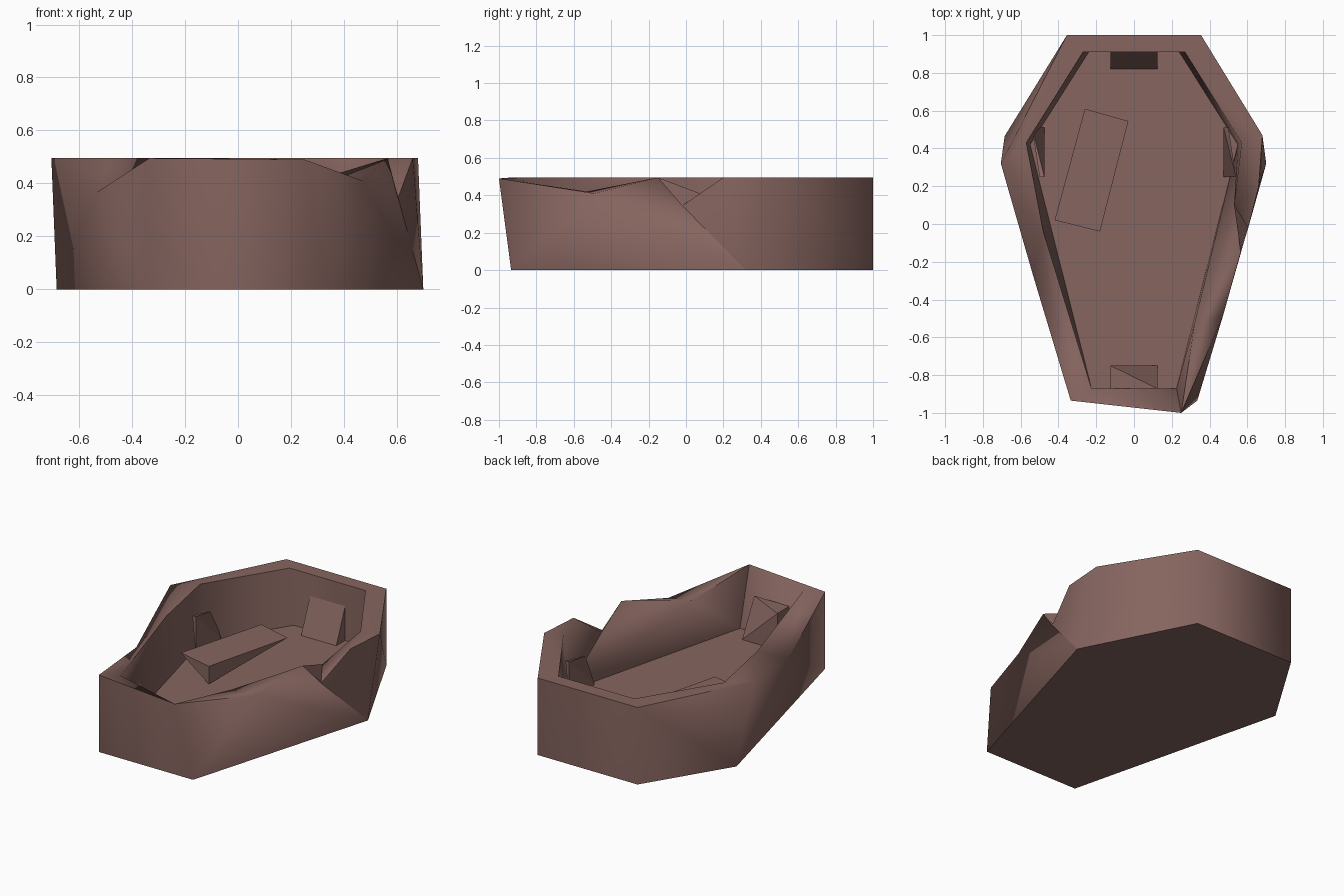
import bpy, bmesh, math

if "Cube" in bpy.data.objects:
    bpy.data.objects.remove(bpy.data.objects["Cube"])

brown = bpy.data.materials.new("weathered_brown")
brown.diffuse_color = (0.24, 0.13, 0.115, 1)
brown.use_nodes = True
brown.node_tree.nodes["Principled BSDF"].inputs["Base Color"].default_value = brown.diffuse_color
FLOOR = 0.135


def finish(name, bm, angle):
    bmesh.ops.recalc_face_normals(bm, faces=bm.faces[:])
    mesh = bpy.data.meshes.new(name)
    bm.to_mesh(mesh)
    bm.free()
    mesh.materials.append(brown)
    for p in mesh.polygons:
        p.use_smooth = angle > 0
    if angle:
        mesh.set_sharp_from_angle(angle=math.radians(angle))
    obj = bpy.data.objects.new(name, mesh)
    bpy.context.collection.objects.link(obj)
    return obj


def hull(name, points):
    bm = bmesh.new()
    for p in points:
        bm.verts.new(p)
    bmesh.ops.convex_hull(bm, input=bm.verts[:])
    return finish(name, bm, 0)


# Tapered six-sided tub: base outline, inner floor, chipped rim
base = [(.355, 1), (.70, .32), (.335, -.935), (-.335, -.935), (-.685, .465), (-.355, 1)]
floor = [(.24, .91), (.55, .42), (.225, -.87), (-.225, -.87), (-.55, .42), (-.24, .91)]
outer = [(.355, 1, .495), (.68, .47, .495), (.66, .2, .495), (.605, -.02, .345),
         (.565, -.15, .495), (.47, -.49, .41), (.25, -1, .49), (-.335, -.935, .495),
         (-.535, -.27, .365), (-.705, .32, .495), (-.355, 1, .495)]
inner = [(.27, .91, .495), (.57, .43, .495), (.53, .1, .4), (.32, -.53, .42),
         (-.225, -.87, .495), (-.48, -.04, .495), (-.57, .43, .495), (-.27, .91, .495)]
# Wall columns: base, outer rim, inner rim (None = chipped to outer edge), floor
columns = [(0, 0, 0, 0), (1, 1, 1, 1), (1, 2, 1, 1), (1, 3, 2, 1), (1, 4, None, 1),
           (2, 5, 3, 2), (2, 6, None, 2), (3, 7, 4, 3), (3, 8, 4, 3), (4, 8, 5, 4),
           (4, 9, 5, 4), (4, 9, 6, 4), (5, 10, 7, 5)]

bm = bmesh.new()
B = [bm.verts.new((x, y, 0)) for x, y in base]
F = [bm.verts.new((x, y, FLOOR)) for x, y in floor]
O = [bm.verts.new(p) for p in outer]
I = [bm.verts.new(p) for p in inner]
rows = [(B[b], O[o], O[o] if i is None else I[i], F[f]) for b, o, i, f in columns]
for k, left in enumerate(rows):
    right = rows[(k + 1) % len(rows)]
    for j in range(3):
        loop = list(dict.fromkeys((left[j], right[j], right[j + 1], left[j + 1])))
        if len(loop) > 2:
            bm.faces.new(loop)
bm.faces.new(B)
bm.faces.new(F)
bmesh.ops.triangulate(bm, faces=[f for f in bm.faces if len(f.verts) == 4])
finish("tub", bm, 80)

# Broken wedge blocks against the walls
hull("back_block", [(x, y, z) for x in (-.125, .125)
                    for y, z in ((.82, FLOOR), (.912, FLOOR), (.912, .36))])
hull("front_block", [(x, y, FLOOR) for x in (-.125, .125) for y in (-.75, -.872)]
     + [(.125, -.872, .37), (-.125, -.872, .37), (-.125, -.75, .37)])
for name, s in (("right_block", 1), ("left_block", -1)):
    y = lambda v: .38 + s * v
    hull(name, [(s * .475, y(-.13), FLOOR), (s * .475, y(.13), FLOOR),
                (s * .475, y(.13), .38), (s * .54, y(-.13), FLOOR),
                (s * .54, y(-.13), .3), (s * .50, y(.13), .38)])

# Loose broken slab lying inside
hull("loose_slab", [(-.26, .61, .25), (-.03, .545, .25), (-.18, -.04, .25), (-.42, .02, .25),
                    (-.18, -.04, FLOOR), (-.26, .61, FLOOR)])
